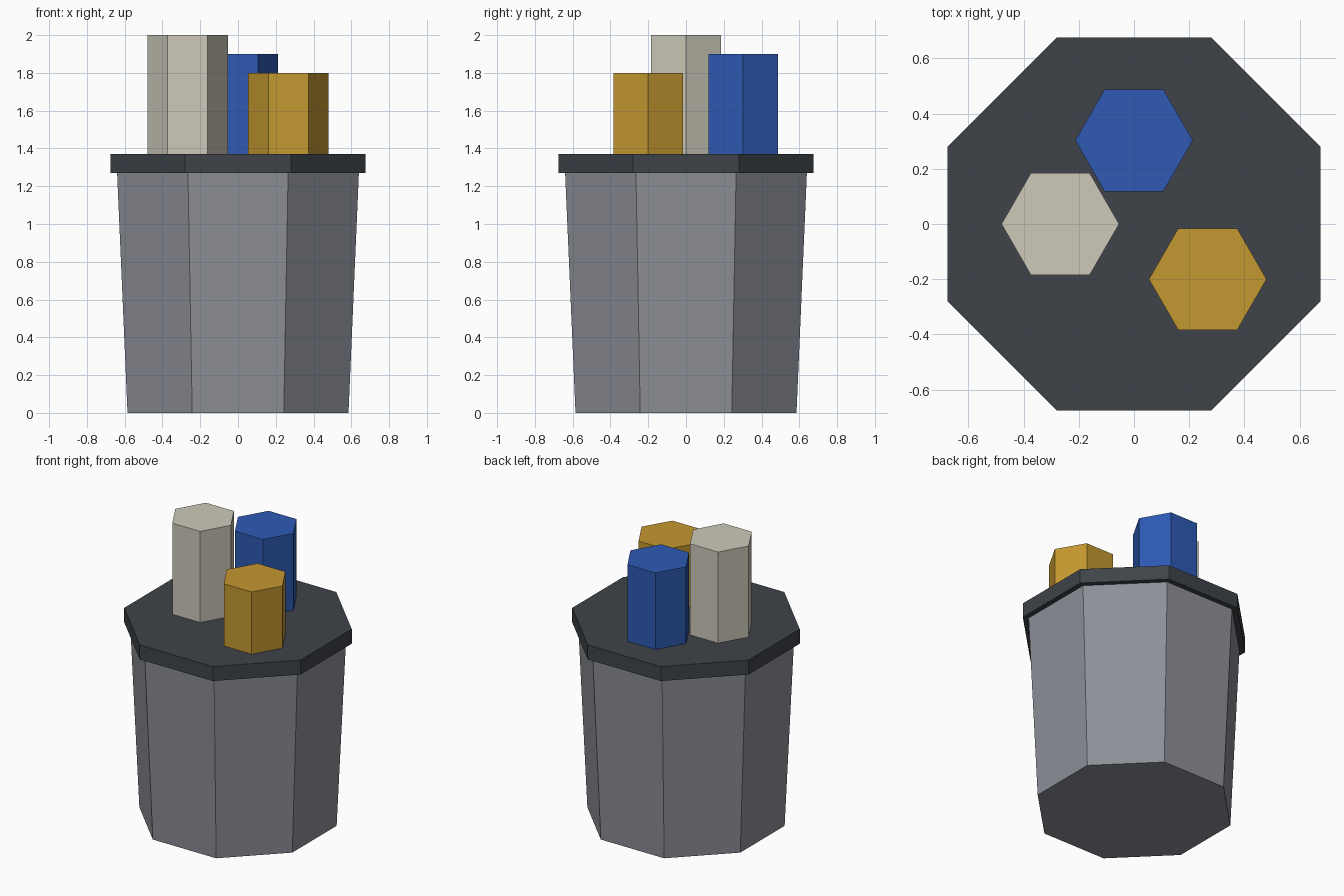
import bpy, bmesh, math

if "Cube" in bpy.data.objects:
    bpy.data.objects.remove(bpy.data.objects["Cube"])


def srgb(r, g, b):
    def lin(c):
        c /= 255
        return c / 12.92 if c <= 0.04045 else ((c + 0.055) / 1.055) ** 2.4
    return (lin(r), lin(g), lin(b), 1.0)


def material(name, rgb):
    m = bpy.data.materials.new(name)
    m.diffuse_color = srgb(*rgb)
    m.use_nodes = True
    m.node_tree.nodes["Principled BSDF"].inputs["Base Color"].default_value = m.diffuse_color
    return m


def prism(name, mat, sides, r_low, r_high, z_low, z_high, centre=(0, 0), turn=0.0):
    """Flat-faced prism or taper; turn is the angle of the first corner."""
    bm = bmesh.new()
    rings = []
    for r, z in ((r_low, z_low), (r_high, z_high)):
        ring = []
        for i in range(sides):
            a = turn + 2 * math.pi * i / sides
            ring.append(bm.verts.new((centre[0] + r * math.cos(a),
                                      centre[1] + r * math.sin(a), z)))
        rings.append(ring)
    low, high = rings
    bm.faces.new(low[::-1])
    bm.faces.new(high)
    for i in range(sides):
        j = (i + 1) % sides
        bm.faces.new((low[i], low[j], high[j], high[i]))
    mesh = bpy.data.meshes.new(name)
    bm.to_mesh(mesh)
    bm.free()
    mesh.materials.append(mat)
    obj = bpy.data.objects.new(name, mesh)
    bpy.context.collection.objects.link(obj)
    return obj


body_grey = material("body grey", (141, 144, 152))
lid_grey = material("dark lid grey", (62, 67, 73))
cream = material("cream", (205, 201, 186))
blue = material("blue", (46, 90, 180))
ochre = material("ochre yellow", (196, 152, 48))

# Octagonal parts have a flat side towards each axis
eighth = math.pi / 8
k = 1 / math.cos(eighth)

# Tapered container and overhanging lid
prism("container_body", body_grey, 8, 0.585 * k, 0.64 * k, 0.0, 1.27, turn=eighth)
prism("lid", lid_grey, 8, 0.675 * k, 0.675 * k, 1.27, 1.37, turn=eighth)

# Hexagonal posts standing on the lid
for name, mat, centre, top in (
        ("cream_post", cream, (-0.267, 0.0), 2.0),
        ("blue_post", blue, (0.0, 0.303), 1.9),
        ("yellow_post", ochre, (0.267, -0.2), 1.8)):
    prism(name, mat, 6, 0.213, 0.213, 1.37, top, centre)
